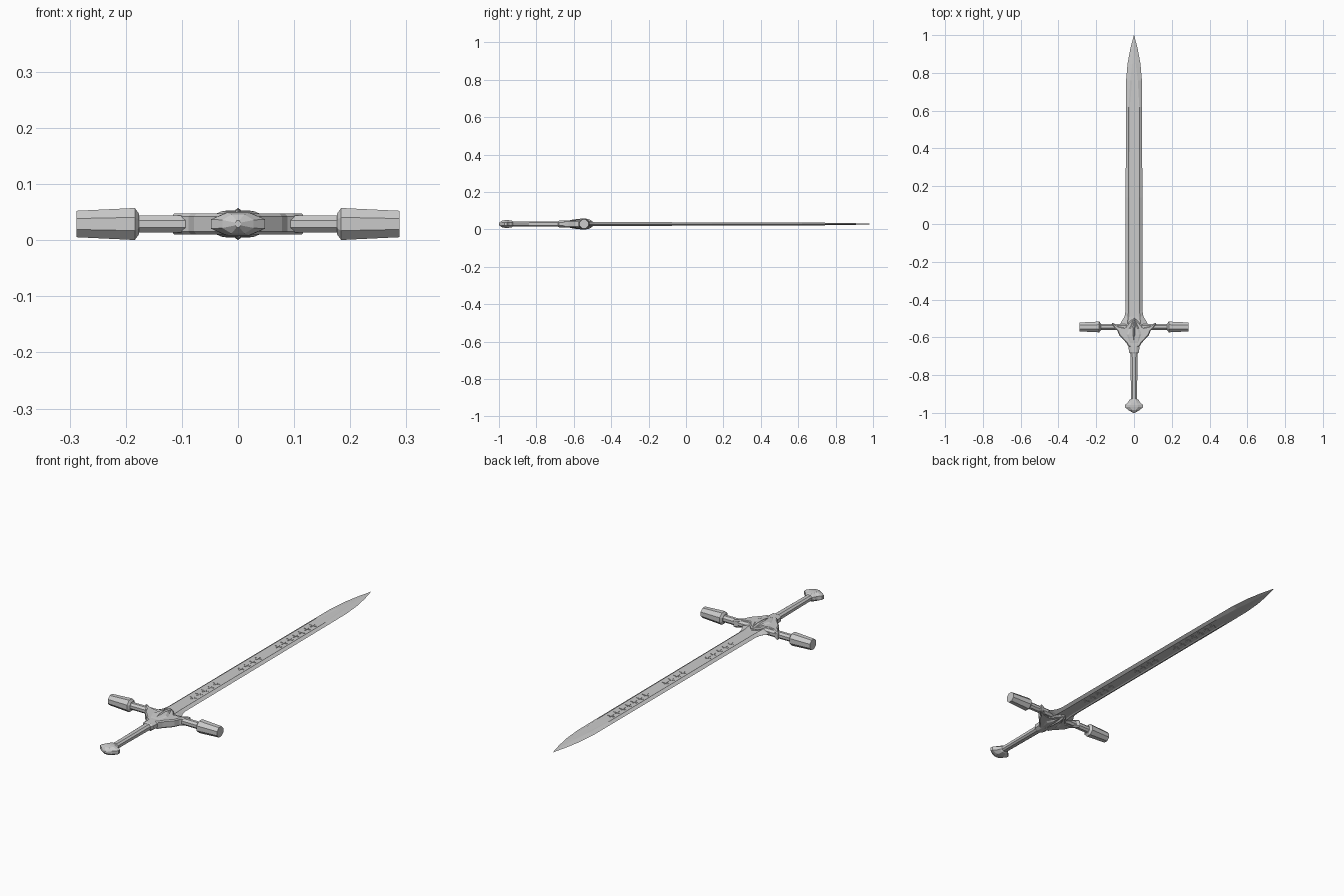
import bpy, bmesh, math
from mathutils import Vector

if "Cube" in bpy.data.objects:
    bpy.data.objects.remove(bpy.data.objects["Cube"])

ZC = 0.029   # height of the sword's centre plane
GY = -0.545  # centre line of the crossguard


def make(name, verts, faces):
    bm = bmesh.new()
    vs = [bm.verts.new(v) for v in verts]
    for f in faces:
        bm.faces.new([vs[i] for i in f])
    bmesh.ops.remove_doubles(bm, verts=bm.verts, dist=0.00001)
    bmesh.ops.recalc_face_normals(bm, faces=bm.faces)
    me = bpy.data.meshes.new(name)
    bm.to_mesh(me)
    bm.free()
    ob = bpy.data.objects.new(name, me)
    bpy.context.collection.objects.link(ob)
    return ob


def loft(name, rings):
    n = len(rings[0])
    verts = [p for r in rings for p in r]
    faces = [(k * n + i, k * n + (i + 1) % n, (k + 1) * n + (i + 1) % n, (k + 1) * n + i)
             for k in range(len(rings) - 1) for i in range(n)]
    faces += [tuple(range(n)), tuple(range(len(verts) - n, len(verts)))]
    return make(name, verts, faces)


def oct_y(y, w, h, flat=0.5):
    """Eight-sided ring across the y axis: half width w, half height h."""
    pts = [(w, flat * h), (flat * w, h), (-flat * w, h), (-w, flat * h),
           (-w, -flat * h), (-flat * w, -h), (flat * w, -h), (w, -flat * h)]
    return [(x, y, ZC + z) for x, z in pts]


def oct_x(x, r, side):
    c = [math.radians(45 * i + 22.5) for i in range(8)]
    k = r / math.cos(math.radians(22.5))
    return [(side * x, GY + k * math.cos(a), ZC + k * math.sin(a)) for a in c]


def plate(name, outline, h, bevel):
    """Outline in x, y extruded to +-h about the centre plane, with chamfered rims."""
    ob = loft(name, [[(x, y, ZC + z) for x, y in outline] for z in (-h, h)])
    m = ob.modifiers.new("chamfer", 'BEVEL')
    m.width = bevel
    m.segments = 1
    m.limit_method = 'ANGLE'
    m.angle_limit = math.radians(50)
    return ob


# blade: y, half width, bevel line, floor of the fuller, ridge height, floor height
rows = [(-0.545, 0.078, 0.036, 0.027, 0.012, 0.009),
        (-0.515, 0.066, 0.034, 0.026, 0.011, 0.0075),
        (-0.49, 0.050, 0.031, 0.025, 0.010, 0.0065),
        (-0.46, 0.045, 0.030, 0.024, 0.010, 0.0065),
        (0.14, 0.044, 0.029, 0.023, 0.009, 0.0060),
        (0.62, 0.043, 0.028, 0.022, 0.008, 0.0055),
        (0.76, 0.042, 0.020, 0.010, 0.0065, 0.0060),
        (0.85, 0.034, 0.009, 0.004, 0.0055, 0.0055),
        (0.93, 0.019, 0.004, 0.002, 0.0035, 0.0035),
        (1.0, 0.0006, 0.0004, 0.0002, 0.0005, 0.0005)]
rings = []
for y, w, r, f, t, d in rows:
    half = [(w, 0), (r, t), (f, d), (-f, d), (-r, t)]
    rings.append([(x, y, ZC + z) for x, z in half + [(-x, -z) for x, z in half]])
loft("blade", rings)

# plain ornamental bars along the fuller, on both faces, in three groups
verts, faces = [], []
for start, count in ((-0.34, 5), (0.02, 4), (0.30, 7)):
    for i in range(count):
        yc = start + i * 0.0435
        for side in (1, -1):
            for cx, cy, hx, hy in ((0, yc, 0.003, 0.013), (0, yc + 0.004, 0.016, 0.003)):
                b = len(verts)
                for z in (0.004, 0.0078):
                    verts += [(cx + sx * hx, cy + sy * hy, ZC + side * z)
                              for sx, sy in ((-1, -1), (1, -1), (1, 1), (-1, 1))]
                faces += [tuple(b + k for k in q) for q in
                          ((0, 1, 2, 3), (4, 5, 6, 7), (0, 1, 5, 4), (1, 2, 6, 5),
                           (2, 3, 7, 6), (3, 0, 4, 7))]
make("blade_ornament", verts, faces)

# crossguard arms: rod, end collar and flared eight-sided end
for side, label in ((1, "right"), (-1, "left")):
    loft("guard_rod_" + label, [oct_x(x, 0.0155, side) for x in (0.03, 0.18)])
    loft("guard_end_" + label, [oct_x(x, r, side) for x, r in
                                ((0.176, 0.018), (0.184, 0.0285), (0.288, 0.0235))])

# swept wings of the guard
right = [(0.028, -0.65), (0.042, -0.628), (0.078, -0.59), (0.088, -0.565), (0.100, -0.555),
         (0.121, -0.528), (0.113, -0.522), (0.080, -0.542), (0.048, -0.548),
         (0.030, -0.525), (0.014, -0.508)]
plate("guard_wings", right + [(-x, y) for x, y in reversed(right)], 0.0185, 0.005)

# raised guard core and its pointed centre boss
loft("guard_core", [oct_y(y, w, h) for y, w, h in
                    ((-0.648, 0.028, 0.016), (-0.62, 0.042, 0.020), (-0.585, 0.056, 0.023),
                     (-0.555, 0.036, 0.024), (-0.52, 0.018, 0.020), (-0.503, 0.006, 0.012))])
loft("guard_boss", [[(w, y, ZC), (0, y, ZC + h), (-w, y, ZC), (0, y, ZC - h)] for y, w, h in
                    ((-0.63, 0.002, 0.018), (-0.59, 0.030, 0.027), (-0.545, 0.034, 0.029),
                     (-0.515, 0.026, 0.025), (-0.498, 0.002, 0.012))])

# stepped throat below the guard, grip and pommel
loft("grip_throat", [oct_y(y, w, h) for y, w, h in
                     ((-0.685, 0.020, 0.015), (-0.678, 0.027, 0.018), (-0.645, 0.029, 0.019),
                      (-0.635, 0.034, 0.019))])
loft("grip", [oct_y(y, w, h) for y, w, h in
              ((-0.945, 0.016, 0.013), (-0.80, 0.0175, 0.0135), (-0.66, 0.019, 0.0145))])
loft("pommel", [oct_y(y, w, h, 0.42) for y, w, h in
                ((-1.0, 0.005, 0.006), (-0.986, 0.028, 0.017), (-0.970, 0.048, 0.020),
                 (-0.957, 0.047, 0.021), (-0.945, 0.032, 0.020), (-0.932, 0.025, 0.018),
                 (-0.926, 0.017, 0.014))])

# rest exactly on the ground
bpy.context.view_layer.update()
low = min((o.matrix_world @ Vector(c)).z for o in bpy.data.objects for c in o.bound_box)
for o in bpy.data.objects:
    o.location.z -= low
